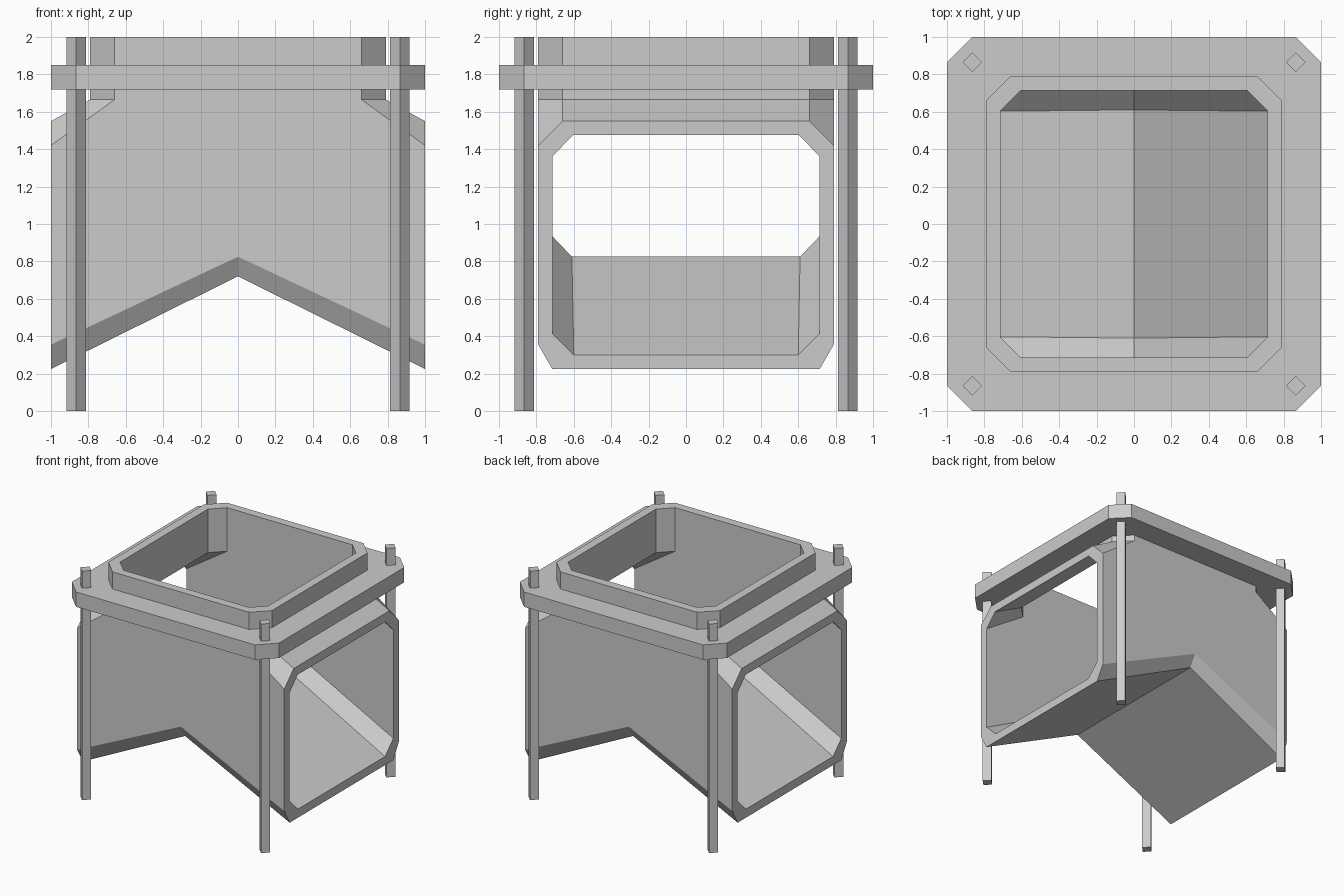
import bpy, bmesh
from mathutils import Matrix

if "Cube" in bpy.data.objects:
    bpy.data.objects.remove(bpy.data.objects["Cube"])


def finish(name, bm):
    bmesh.ops.recalc_face_normals(bm, faces=bm.faces[:])
    me = bpy.data.meshes.new(name)
    bm.to_mesh(me)
    bm.free()
    ob = bpy.data.objects.new(name, me)
    bpy.context.collection.objects.link(ob)
    return ob


def chamfered(r, c):
    """Chamfered square outline, half width r, flat side half length c."""
    return [(r, -c), (r, c), (c, r), (-c, r), (-r, c), (-r, -c), (-c, -r), (c, -r)]


def quadrant(bm, r, c, neck, top, side_top, side_low, low, low_y, apex_side, apex, apex_y):
    """One quarter skin of the forked duct; returns its top rim and end rim."""
    v = lambda *co: bm.verts.new(co)
    A, B, C, D = v(r, 0, 2), v(r, c, 2), v(c, r, 2), v(0, r, 2)
    A1, B1, C1 = v(r, 0, neck), v(r, c, neck), v(c, r, neck)
    H, I, E = v(1, 0, top), v(1, c, top), v(1, r, side_top)
    F, J, K = v(1, r, side_low), v(1, low_y, low), v(1, 0, low)
    G, M, L = v(0, r, apex_side), v(0, apex_y, apex), v(0, 0, apex)
    for f in ((A, B, B1, A1), (B, C, C1, B1), (D, C, C1, E, F, G),
              (A1, B1, I, H), (B1, C1, E, I), (F, J, M, G), (J, K, L, M)):
        bm.faces.new(f)
    return (A, B, C, D), (H, I, E, F, J, K)


# Forked duct: outer and inner skins joined at the rims, mirrored both ways
bm = bmesh.new()
outer = quadrant(bm, .79, .66, 1.665, 1.55, 1.42, .355, .225, .715, .825, .72, .73)
inner = quadrant(bm, .715, .605, 1.62, 1.475, 1.36, .415, .30, .60, .935, .825, .61)
for ro, ri in zip(outer, inner):
    for k in range(len(ro) - 1):
        bm.faces.new((ro[k], ro[k + 1], ri[k + 1], ri[k]))
for axis in 'XY':
    bmesh.ops.mirror(bm, geom=bm.verts[:] + bm.edges[:] + bm.faces[:],
                     matrix=Matrix.Identity(4), merge_dist=0.0005, axis=axis)
bmesh.ops.remove_doubles(bm, verts=bm.verts[:], dist=0.0005)
finish("forked_duct", bm)

# Collar plate around the neck
bm = bmesh.new()
loops = [[bm.verts.new((x, y, z)) for x, y in chamfered(r, c)]
         for r, c, z in ((1, .865, 1.72), (1, .865, 1.85), (.79, .66, 1.85), (.79, .66, 1.72))]
for a, b in zip(loops, loops[1:] + loops[:1]):
    for k in range(8):
        n = (k + 1) % 8
        bm.faces.new((a[k], a[n], b[n], b[k]))
finish("collar_plate", bm)

# Four diamond-section support rods
for i, (sx, sy) in enumerate(((1, 1), (-1, 1), (-1, -1), (1, -1))):
    bm = bmesh.new()
    bmesh.ops.create_cone(bm, cap_ends=True, segments=4, radius1=.052, radius2=.052, depth=2)
    ob = finish(f"support_rod_{i + 1}", bm)
    ob.location = (sx * .865, sy * .865, 1)
